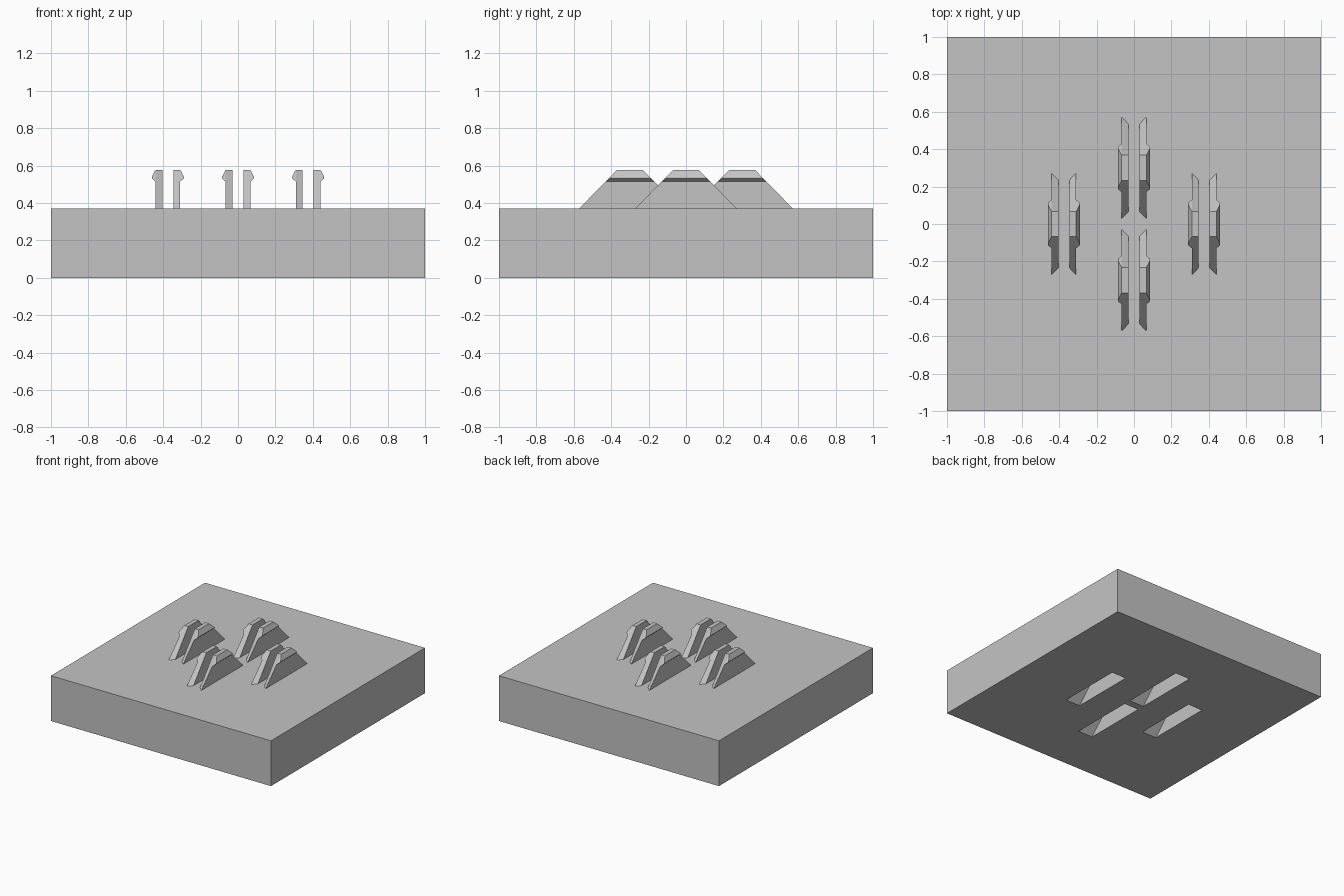
import bpy, bmesh

if "Cube" in bpy.data.objects:
    bpy.data.objects.remove(bpy.data.objects["Cube"], do_unlink=True)

PLATE_TOP, CLIP_TOP = 0.372, 0.578
CLIP_HEIGHT = CLIP_TOP - PLATE_TOP
HALF_BASE, HALF_TOP, INNER_BASE = 0.27, 0.068, 0.235   # half lengths along y
INNER, OUTER, LIP = 0.03, 0.066, 0.086                 # offsets from clip centre
CENTRES = {"right": (-0.375, 0), "left": (0.375, 0), "front": (0, -0.3), "back": (0, 0.3)}

grey = bpy.data.materials.new("light_grey")
grey.use_nodes = True
colour = (0.55, 0.55, 0.55, 1)
grey.diffuse_color = colour
grey.node_tree.nodes["Principled BSDF"].inputs["Base Color"].default_value = colour


def make_object(name, bm):
    bmesh.ops.recalc_face_normals(bm, faces=bm.faces)
    mesh = bpy.data.meshes.new(name)
    bm.to_mesh(mesh)
    bm.free()
    mesh.materials.append(grey)
    obj = bpy.data.objects.new(name, mesh)
    bpy.context.collection.objects.link(obj)
    return obj


def half_length(z, base):
    """Sloped ends: length shrinks linearly from the plate to the clip top."""
    return base + (HALF_TOP - base) * (z - PLATE_TOP) / CLIP_HEIGHT


def snap_prong(name, cx, cy, side):
    """One prong: stem with an outward hooked lip and sloped, slanted ends."""
    foot = PLATE_TOP - 0.01
    profile = [(INNER, foot, INNER_BASE), (INNER, CLIP_TOP, INNER_BASE),
               (OUTER, CLIP_TOP, HALF_BASE), (LIP, 0.54, HALF_BASE),
               (LIP, 0.532, HALF_BASE), (OUTER, 0.515, HALF_BASE),
               (OUTER, foot, HALF_BASE)]
    bm = bmesh.new()
    ends = [[bm.verts.new((cx + side * x, cy + s * half_length(z, base), z))
             for x, z, base in profile] for s in (-1, 1)]
    for ring in ends:
        bm.faces.new([ring[i] for i in (0, 1, 2, 5, 6)])
        bm.faces.new(ring[2:6])
    front, back = ends
    for i in range(len(profile)):
        j = (i + 1) % len(profile)
        bm.faces.new((front[i], front[j], back[j], back[i]))
    return make_object(name, bm)


def socket_cutter(cx, cy):
    """Trapezoid pocket under each clip, matching its outline."""
    bm = bmesh.new()
    low = -0.02
    outline = [(-HALF_BASE, 0), (-HALF_TOP, CLIP_HEIGHT), (HALF_TOP, CLIP_HEIGHT),
               (HALF_BASE, 0), (HALF_BASE, low), (-HALF_BASE, low)]
    face = bm.faces.new([bm.verts.new((cx - OUTER, cy + y, z)) for y, z in outline])
    grown = bmesh.ops.extrude_face_region(bm, geom=[face])["geom"]
    bmesh.ops.translate(bm, vec=(2 * OUTER, 0, 0),
                        verts=[v for v in grown if isinstance(v, bmesh.types.BMVert)])
    cutter = make_object("socket_cutter", bm)
    cutter.hide_render = True
    return cutter


# Base plate
bm = bmesh.new()
bmesh.ops.create_cube(bm, size=2)
for v in bm.verts:
    v.co.z = PLATE_TOP if v.co.z > 0 else 0
plate = make_object("base_plate", bm)

# Sockets cut in the underside
for cx, cy in CENTRES.values():
    cutter = socket_cutter(cx, cy)
    cut = plate.modifiers.new("socket", 'BOOLEAN')
    cut.operation = 'DIFFERENCE'
    cut.solver = 'EXACT'
    cut.object = cutter
    bpy.context.view_layer.objects.active = plate
    bpy.ops.object.modifier_apply(modifier=cut.name)
    bpy.data.objects.remove(cutter, do_unlink=True)

# Pairs of snap prongs on top
for place, (cx, cy) in CENTRES.items():
    for side, label in ((-1, "right"), (1, "left")):
        snap_prong(f"{place}_clip_{label}_prong", cx, cy, side)
